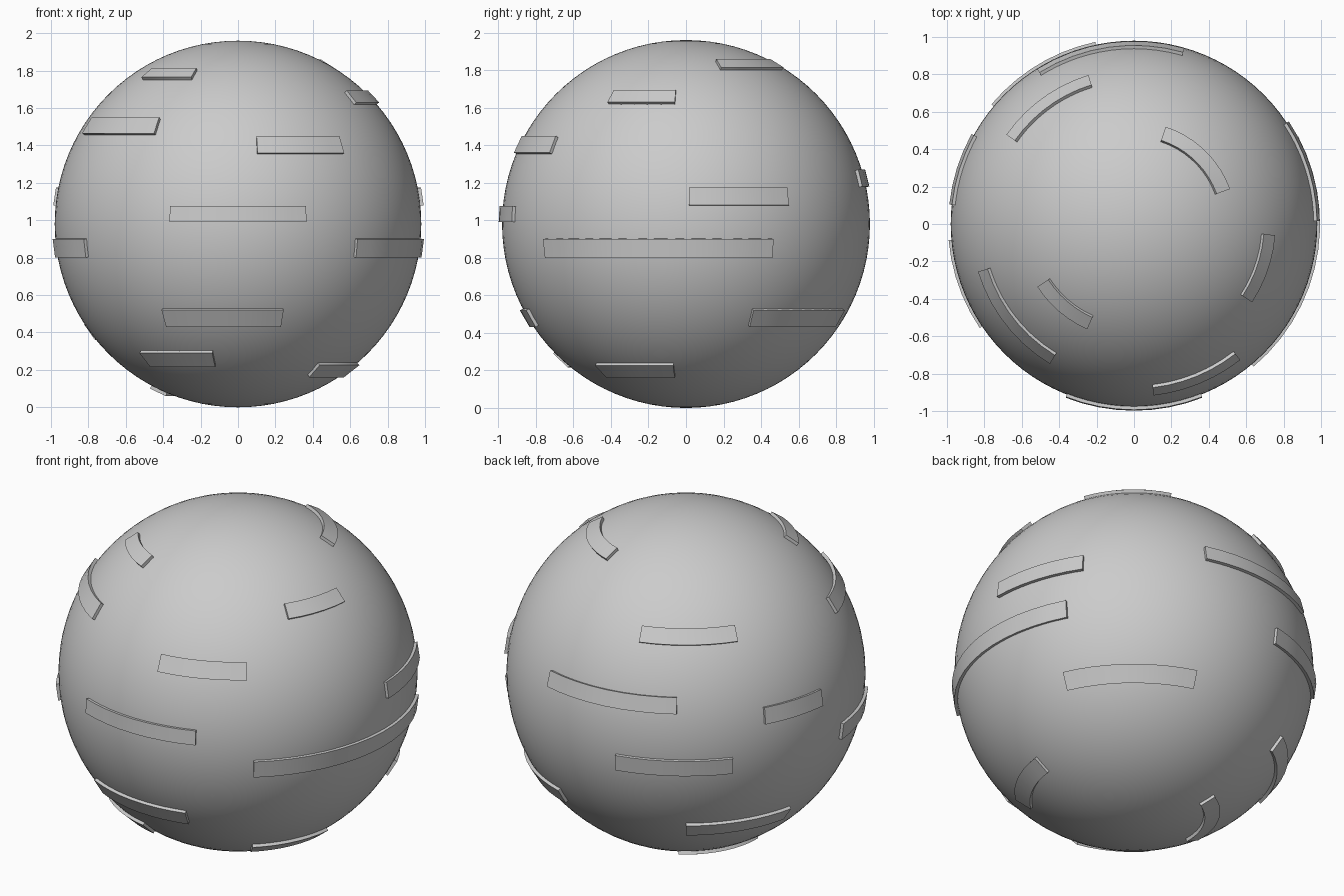
import bpy, bmesh
from math import radians, asin, sin, cos, ceil

if "Cube" in bpy.data.objects:
    bpy.data.objects.remove(bpy.data.objects["Cube"])

BALL_R = 0.98     # sphere radius, also centre height
BAR_R = 0.998     # outer radius of raised bars
IN_R = 0.94       # buried inner radius of bars


def smooth(ob, angle):
    bpy.ops.object.select_all(action='DESELECT')
    ob.select_set(True)
    bpy.context.view_layer.objects.active = ob
    bpy.ops.object.shade_smooth_by_angle(angle=radians(angle))


def bar(name, az0, az1, z0, z1):
    """Box bent round the ball: azimuth range in degrees, height range of its outer face."""
    lo, hi = (asin((z - BALL_R) / BAR_R) for z in (z0, z1))
    n = max(4, ceil((az1 - az0) / 6))
    bm = bmesh.new()
    rings = []
    for i in range(n + 1):
        a = radians(az0 + (az1 - az0) * i / n)
        rings.append([bm.verts.new((r * cos(t) * cos(a), r * cos(t) * sin(a), BALL_R + r * sin(t)))
                      for r, t in ((IN_R, lo), (BAR_R, lo), (BAR_R, hi), (IN_R, hi))])
    for p, q in zip(rings, rings[1:]):
        for k in range(4):
            bm.faces.new((p[k], q[k], q[(k + 1) % 4], p[(k + 1) % 4]))
    bm.faces.new(rings[0])
    bm.faces.new(rings[-1][::-1])
    bmesh.ops.recalc_face_normals(bm, faces=bm.faces)
    me = bpy.data.meshes.new(name)
    bm.to_mesh(me)
    bm.free()
    ob = bpy.data.objects.new(name, me)
    bpy.context.collection.objects.link(ob)
    smooth(ob, 30)


# Ball
bpy.ops.mesh.primitive_uv_sphere_add(segments=96, ring_count=48, radius=BALL_R, location=(0, 0, BALL_R))
ball = bpy.context.object
ball.name = "ball"
smooth(ball, 30)

# Raised bars: azimuth start, end (0 = right, -90 = front), z bottom, z top
bars = [
    # upper rows
    (20, 72, 1.815, 1.86), (213, 246, 1.765, 1.815),
    (-33.5, -4.5, 1.63, 1.695), (107, 145, 1.53, 1.605),
    (197, 239, 1.465, 1.55), (-83.5, -52, 1.36, 1.45),
    # middle rows
    (74, 122, 1.18, 1.27), (1, 33.5, 1.08, 1.175), (151, 174, 1.08, 1.175),
    (-111.5, -68.5, 0.99, 1.075),
    (-50, 28, 0.80, 0.90), (102, 140, 0.81, 0.905), (185, 214, 0.80, 0.90),
    # lower rows
    (-117.5, -74, 0.43, 0.52), (24, 73, 0.43, 0.52), (125, 168, 0.36, 0.445),
    (-137, -101, 0.215, 0.29), (-48, -6, 0.16, 0.225), (120, 182, 0.06, 0.10),
]
for i, b in enumerate(bars):
    bar(f"raised_bar_{i + 1:02d}", *b)
